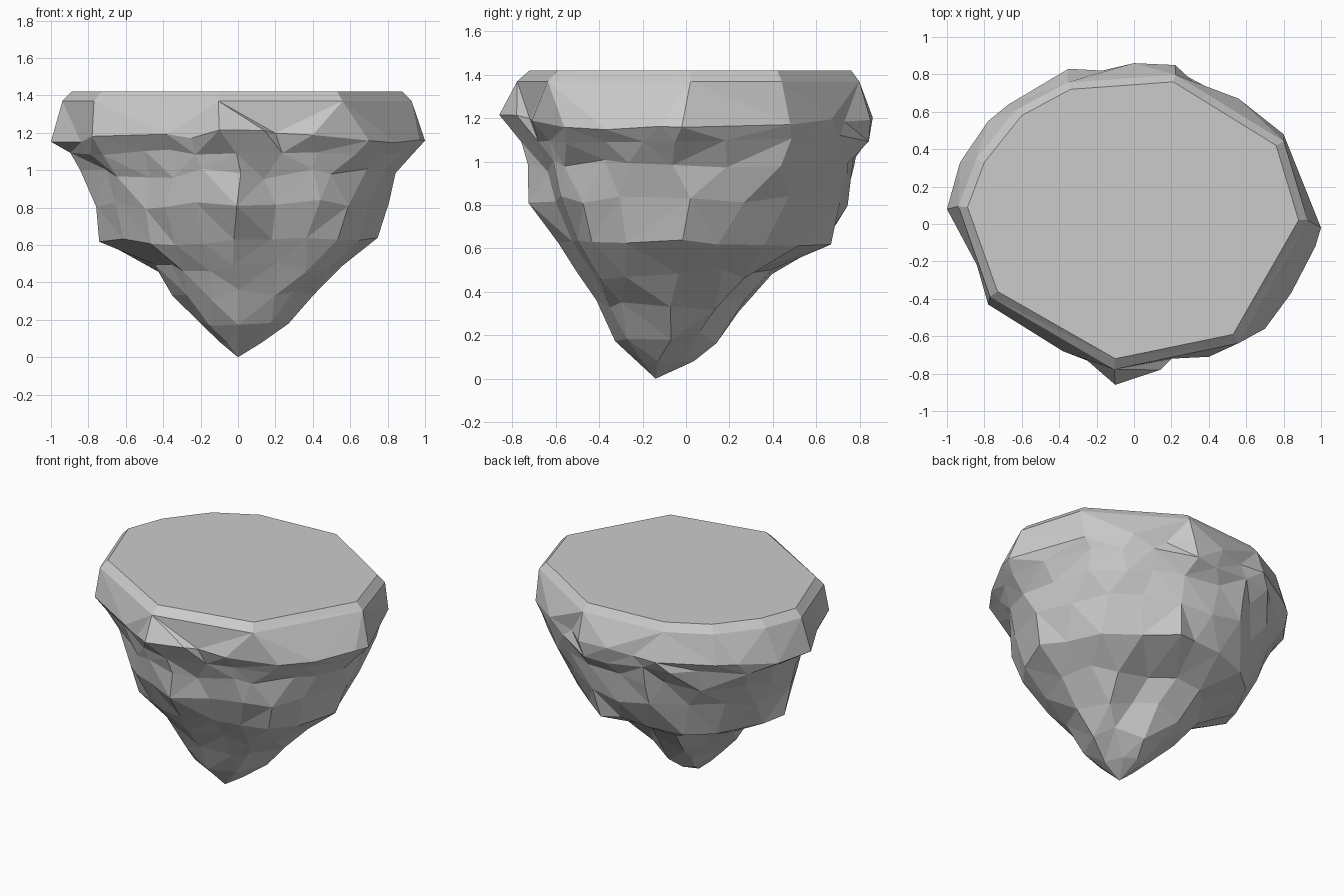
import bpy, bmesh, math, random

if "Cube" in bpy.data.objects:
    bpy.data.objects.remove(bpy.data.objects["Cube"])
random.seed(11)

# Outlines seen from above: flat top and the widest part of the rim
TOP = [(.88, .02), (.76, .42), (.21, .76), (-.34, .72), (-.6, .58), (-.8, .33),
       (-.89, .09), (-.73, -.36), (-.1, -.72), (.53, -.59)]
RIM = [(1, -.02), (.8, .48), (.56, .67), (.35, .73), (.22, .85), (0, .86), (-.17, .82),
       (-.35, .83), (-.67, .64), (-.78, .55), (-.93, .33), (-1, .08), (-.84, -.22),
       (-.78, -.43), (-.38, -.68), (-.25, -.73), (-.1, -.86), (.14, -.78), (.2, -.72),
       (.4, -.71), (.7, -.56), (.84, -.37), (.97, -.12)]

# Lower rock: height, left, right, front, back extents, sides, roughness
LEVELS = [(1.10, .945, .965, .80, .84, 24, .03),
          (.98, .86, .88, .75, .80, 24, .04),
          (.82, .80, .82, .73, .74, 20, .04),
          (.62, .74, .76, .61, .66, 20, .03),
          (.48, .46, .58, .51, .42, 16, .04),
          (.33, .34, .41, .43, .28, 12, .05),
          (.19, .22, .29, .34, .16, 8, .04),
          (.08, .10, .13, .23, .04, 8, .0)]
TAU = math.tau


def rim_point(a):
    """Point on the rim outline in direction a, scaled to a unit box."""
    d = (math.cos(a), math.sin(a))
    for (x1, y1), (x2, y2) in zip(RIM, RIM[1:] + RIM[:1]):
        c1, c2 = d[0] * y1 - d[1] * x1, d[0] * y2 - d[1] * x2
        if c1 <= 0 < c2:
            t = c1 / (c1 - c2)
            x, y = x1 + t * (x2 - x1), y1 + t * (y2 - y1)
            if x * d[0] + y * d[1] > 0:
                return x, y / .86
    return d


bm = bmesh.new()


def make_ring(points, cy=0):
    """Vertices of one ring with their angles, in angular order."""
    ring = [(math.atan2(p[1] - cy, p[0]) % TAU, bm.verts.new(p)) for p in points]
    return sorted(ring, key=lambda r: r[0])


def stitch(up, low):
    """Triangulated band between two rings of any number of sides."""
    i = j = 0
    n, m = len(up), len(low)

    def ang(r, k):
        return r[k % len(r)][0] + TAU * (k // len(r))
    # start the lower ring at the vertex nearest in angle to the upper start
    gap = [abs((a - up[0][0] + math.pi) % TAU - math.pi) for a, _ in low]
    s = gap.index(min(gap))
    if s > m // 2:
        low = [(a - TAU, v) for a, v in low[s:]] + low[:s]
    else:
        low = low[s:] + [(a + TAU, v) for a, v in low[:s]]
    while i < n or j < m:
        u, v = up[i % n][1], low[j % m][1]
        if j >= m or (i < n and ang(up, i) + ang(up, i + 1) < ang(low, j) + ang(low, j + 1)):
            bm.faces.new((u, v, up[(i + 1) % n][1]))
            i += 1
        else:
            bm.faces.new((u, v, low[(j + 1) % m][1]))
            j += 1


# Flat top, chamfer and bulging rim
top = make_ring([(x, y, 1.42) for x, y in TOP])
chamfer = make_ring([(x * 1.055, y * (1.05 if y > 0 else 1.08), 1.37) for x, y in TOP])
rim = make_ring([(x, y, 1.2 - .04 * abs(x) + random.uniform(-.02, .02)) for x, y in RIM])
bm.faces.new([v for _, v in top])
stitch(top, chamfer)
stitch(chamfer, rim)

# Craggy tapering underside
previous = rim
for z, left, right, front, back, n, rough in LEVELS:
    cy = -.14 * max(0, 1 - z / 1.1)
    pts = []
    for k in range(n):
        a = TAU * (k + random.uniform(-.25, .25) * (rough > 0)) / n
        x, y = rim_point(a)
        f = 1 + random.uniform(-1, 1) * rough
        if z < .6:                       # gully beside the back left overhang
            f *= 1 - .2 * math.exp(-((a - 1.15) / .3) ** 2)
        px = x * f * (right if x > 0 else left)
        py = cy + y * f * ((back - cy) if y > 0 else (front + cy))
        pts.append((px, py, z + random.uniform(-1, 1) * rough * .7))
    ring = make_ring(pts, cy)
    stitch(previous, ring)
    previous = ring

# Pointed tip
tip = bm.verts.new((0, -.14, 0))
for (_, a), (_, b) in zip(previous, previous[1:] + previous[:1]):
    bm.faces.new((a, tip, b))

bmesh.ops.recalc_face_normals(bm, faces=bm.faces)
mesh = bpy.data.meshes.new("floating_rock")
bm.to_mesh(mesh)
bm.free()
bpy.context.collection.objects.link(bpy.data.objects.new("floating_rock", mesh))
